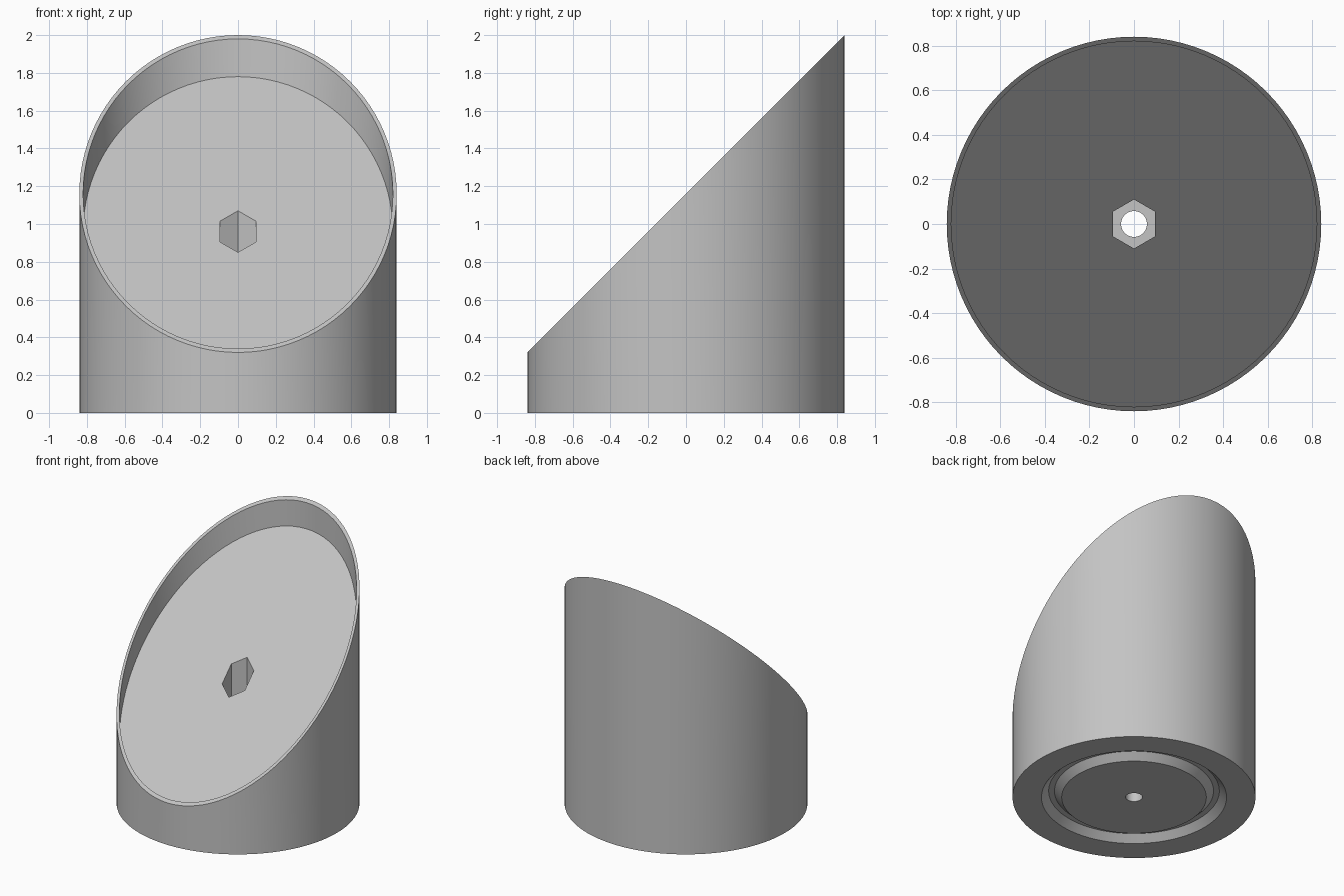
import bpy, bmesh, math

cube = bpy.data.objects.get("Cube")
if cube:
    bpy.data.objects.remove(cube, do_unlink=True)

SEGMENTS = 96
HOLE, HEX, WALL, OUTER = 0.058, 0.11, 0.82, 0.84
RIM, FLOOR, POCKET = 1.16, 0.96, 0.3    # heights on the axis


def hex_radius(angle):
    """Distance to a hexagon's side, with corners at the front and back."""
    sector = math.pi / 3
    offset = (angle - math.pi / 2) % sector - sector / 2
    return HEX * math.cos(sector / 2) / math.cos(offset)


def circle(radius):
    return lambda angle: radius


# Closed section: (radius rule, height, slope of the ring towards the back)
section = [
    # underside with a bevelled ring groove
    (circle(HOLE), 0, 0),
    (circle(0.5), 0, 0),
    (circle(0.55), 0.05, 0),
    (circle(0.59), 0.05, 0),
    (circle(0.64), 0, 0),
    (circle(OUTER), 0, 0),
    # slanted rim and sunken slanted face
    (circle(OUTER), RIM, 1),
    (circle(WALL), RIM, 1),
    (circle(WALL), FLOOR, 1),
    # hexagonal pocket above the through hole
    (hex_radius, FLOOR, 1),
    (hex_radius, POCKET, 0),
    (circle(HOLE), POCKET, 0),
]

bm = bmesh.new()
rings = []
for radius, height, slope in section:
    ring = []
    for i in range(SEGMENTS):
        a = 2 * math.pi * i / SEGMENTS
        r = radius(a)
        x, y = r * math.cos(a), r * math.sin(a)
        ring.append(bm.verts.new((x, y, height + slope * y)))
    rings.append(ring)

# Bridge each ring to the next, closing the section through the hole
for k, ring in enumerate(rings):
    following = rings[(k + 1) % len(rings)]
    for i in range(SEGMENTS):
        j = (i + 1) % SEGMENTS
        bm.faces.new((ring[i], ring[j], following[j], following[i]))
bmesh.ops.recalc_face_normals(bm, faces=bm.faces)

mesh = bpy.data.meshes.new("slanted_cylinder")
bm.to_mesh(mesh)
bm.free()
body = bpy.data.objects.new("slanted_cylinder", mesh)
bpy.context.collection.objects.link(body)

# Plain grey
grey = bpy.data.materials.new("light_grey")
grey.use_nodes = True
colour = (0.55, 0.55, 0.55, 1)
grey.diffuse_color = colour
grey.node_tree.nodes["Principled BSDF"].inputs["Base Color"].default_value = colour
mesh.materials.append(grey)

# Smooth round walls, sharp edges elsewhere
bpy.ops.object.select_all(action="DESELECT")
body.select_set(True)
bpy.context.view_layer.objects.active = body
bpy.ops.object.shade_smooth_by_angle(angle=math.radians(30))
